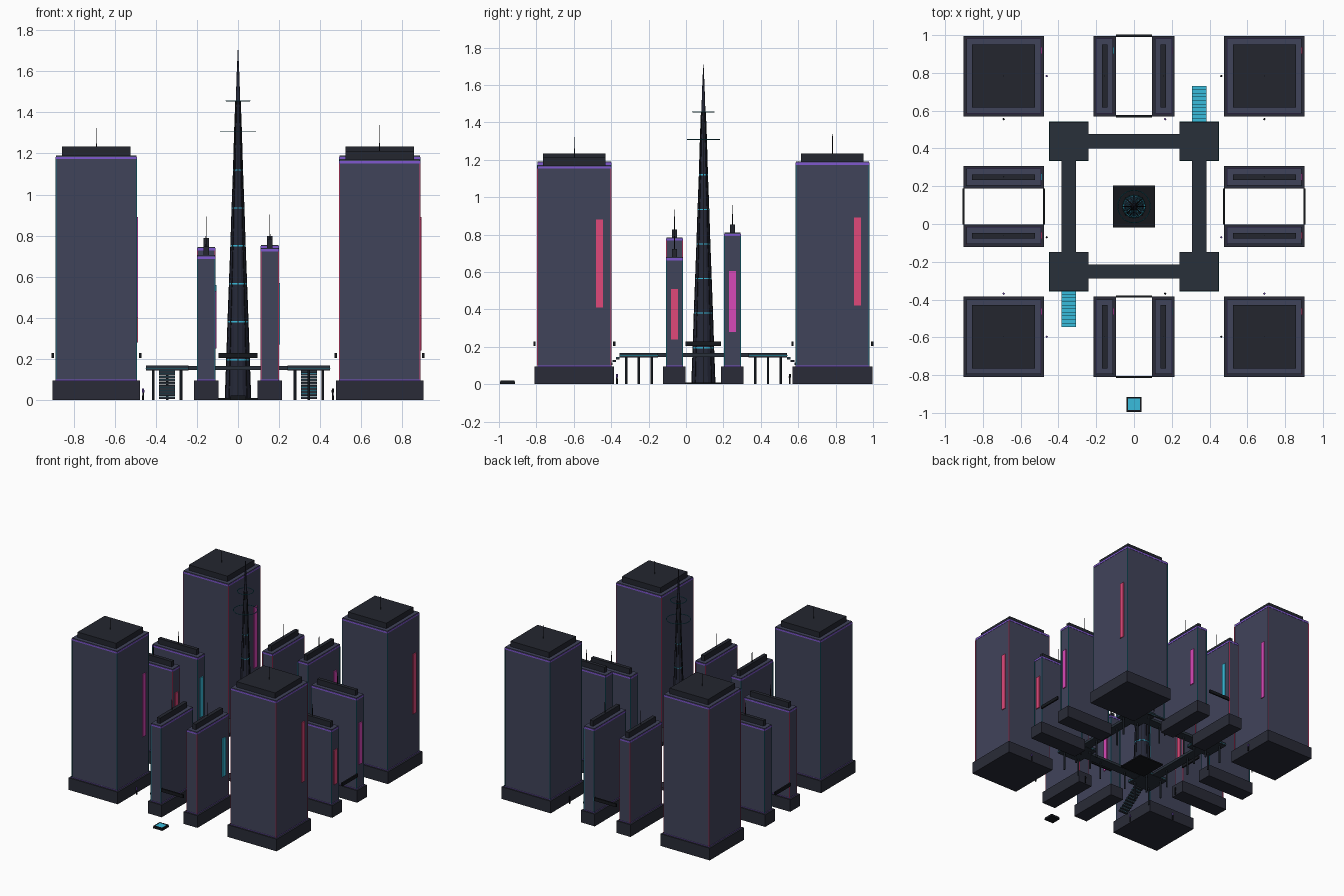
import bpy, bmesh, math
from mathutils import Matrix, Vector

if "Cube" in bpy.data.objects:
    bpy.data.objects.remove(bpy.data.objects["Cube"])

CY = 0.093  # plaza centre in y


def mat(name, hexcol):
    m = bpy.data.materials.new(name)
    c = [int(hexcol[i:i + 2], 16) / 255 for i in (0, 2, 4)]
    m.diffuse_color = [((v + 0.055) / 1.055) ** 2.4 if v > 0.04 else v / 12.92 for v in c] + [1]
    m.use_nodes = True
    m.node_tree.nodes["Principled BSDF"].inputs["Base Color"].default_value = m.diffuse_color
    return m


FACADE = mat("facade", "40435a")
PODIUM = mat("podium", "292b37")
ROOF = mat("roof", "23262f")
DECK = mat("deck", "28303a")
SPIRE = mat("spire", "252838")
BLACK = mat("black", "15171c")
CYAN = mat("cyan", "38bcdc")
TEAL = mat("teal", "1b6f80")
PURPLE = mat("purple", "8058d0")
RED = mat("red", "e0487a")
PINK = mat("pink", "d848b8")


def build(name, material, fill):
    bm = bmesh.new()
    fill(bm)
    me = bpy.data.meshes.new(name)
    bm.to_mesh(me)
    bm.free()
    me.materials.append(material)
    ob = bpy.data.objects.new(name, me)
    bpy.context.collection.objects.link(ob)
    return ob


def boxes(name, material, items):
    """items: (centre x, centre y, z low, z high, size x, size y)"""
    def fill(bm):
        for x, y, z0, z1, sx, sy in items:
            m = Matrix.Translation((x, y, (z0 + z1) / 2)) @ Matrix.Diagonal((sx, sy, z1 - z0, 1))
            bmesh.ops.create_cube(bm, size=1, matrix=m)
    return build(name, material, fill)


def cylinders(name, material, items, sides=8):
    """items: (x, y, z low, z high, radius low, radius high)"""
    def fill(bm):
        for x, y, z0, z1, r0, r1 in items:
            bmesh.ops.create_cone(bm, cap_ends=True, segments=sides, radius1=r0, radius2=r1,
                                  depth=z1 - z0, matrix=Matrix.Translation((x, y, (z0 + z1) / 2)))
    return build(name, material, fill)


def building(name, x, y, hx, hy, top, mast, edge, sign, sign_z):
    """Podium, shaft, roof box, mast, neon bands, corner strips and one sign on the east face."""
    thin = 0.017
    bx, by = hx - thin, hy - thin
    boxes(name + "_podium", PODIUM, [(x, y, 0, 0.095, 2 * hx, 2 * hy)])
    boxes(name + "_shaft", FACADE, [(x, y, 0.095, top, 2 * bx, 2 * by)])
    boxes(name + "_roof", ROOF, [(x, y, top, top + 0.043, 2 * (bx - 0.029), 2 * (by - 0.029))])
    cylinders(name + "_mast", BLACK, [(x, y, top + 0.043, top + 0.043 + mast, 0.0025, 0.0015)], 6)
    w, d = 2 * bx + 0.004, 2 * by + 0.004
    boxes(name + "_neon_bands", PURPLE, [(x, y, top - 0.018, top - 0.006, w, d),
                                         (x, y, 0.095, 0.099, w, d)])
    boxes(name + "_corner_strips", edge, [(x + sx * bx, y + sy * by, 0.1, top - 0.018, 0.005, 0.005)
                                          for sx in (-1, 1) for sy in (-1, 1)])
    off = by - 0.061 if by > 0.1 else 0
    boxes(name + "_sign", sign, [(x + bx + 0.003, y + off, *sign_z, 0.008, 0.037)])


# Four corner towers
H = 0.213
for n, sx, sy, top, mast, edge, sign, sz in (
        ("southwest_tower", -1, -1, 1.19, 0.088, TEAL, PINK, (0.40, 0.89)),
        ("southeast_tower", 1, -1, 1.17, 0.10, RED, RED, (0.41, 0.88)),
        ("northwest_tower", -1, 1, 1.19, 0.09, RED, PINK, (0.41, 0.89)),
        ("northeast_tower", 1, 1, 1.19, 0.105, TEAL, RED, (0.42, 0.89))):
    building(n, sx * 0.69, CY + sy * 0.69, H, H, top, mast, edge, sign, sz)

# Paired slab blocks: side axis, then offset across the pair
T = 0.06
for n, x, y, top, edge, sign, sz in (
        ("south_slab_west", -0.155, -0.69, 0.705, TEAL, PINK, (0.25, 0.53)),
        ("south_slab_east", 0.155, -0.69, 0.74, RED, CYAN, (0.27, 0.57)),
        ("north_slab_west", -0.155, 0.69, 0.745, RED, CYAN, (0.27, 0.56)),
        ("north_slab_east", 0.155, 0.69, 0.755, TEAL, PINK, (0.27, 0.57)),
        ("west_slab_south", -0.69, -0.155, 0.785, RED, RED, (0.28, 0.59)),
        ("west_slab_north", -0.69, 0.155, 0.76, TEAL, CYAN, (0.28, 0.59)),
        ("east_slab_south", 0.69, -0.155, 0.68, TEAL, RED, (0.24, 0.51)),
        ("east_slab_north", 0.69, 0.155, 0.81, TEAL, PINK, (0.28, 0.605))):
    hx, hy = (T, H) if abs(x) < 0.5 else (H, T)
    building(n, x, CY + y, hx, hy, top, 0.105, edge, sign, sz)

# Beams that bridge each pair of slabs, at both ends
beams = []
for s in (-1, 1):
    for e in (-1, 1):
        p = s * 0.69 + e * H
        beams.append((0, CY + p, 0.203, 0.228, 0.19, 0.012))
        beams.append((p, CY, 0.203, 0.228, 0.012, 0.19))
boxes("bridge_beams", BLACK, beams)

# Raised walkway ring with corner decks and columns
R = 0.345
pads, walks, trims, cols = [], [], [], []
for sx in (-1, 1):
    for sy in (-1, 1):
        px, py = sx * R, CY + sy * R
        pads.append((px, py, 0.143, 0.168, 0.206, 0.206))
        trims.append((px, py, 0.152, 0.156, 0.209, 0.209))
        cols += [(px + a * 0.068, py + b * 0.068, 0, 0.143, 0.007, 0.007)
                 for a in (-1, 1) for b in (-1, 1)]
    walks.append((sx * R, CY, 0.145, 0.166, 0.075, 0.5))
    walks.append((0, CY + sx * R, 0.145, 0.166, 0.5, 0.075))
    for b in (-0.12, 0.12):
        cols += [(sx * R, CY + b, 0, 0.145, 0.006, 0.006), (b, CY + sx * R, 0, 0.145, 0.006, 0.006)]
boxes("corner_decks", DECK, pads)
boxes("walkways", DECK, walks)
boxes("deck_trim", TEAL, trims)
cylinders("walkway_columns", DECK, cols)

# Two stairs with lit treads, one at each opposite corner
steps, treads = [], []
N, RUN = 10, 0.19
for s in (-1, 1):
    for i in range(N):
        y = CY + s * (R + 0.103 + (i + 0.5) * RUN / N)
        z = 0.15 * (N - i) / (N + 0.5)
        steps.append((s * R, y, z - 0.011, z, 0.078, RUN / N))
        treads.append((s * R, y, z, z + 0.002, 0.078, RUN / N))
boxes("stair_steps", DECK, steps)
boxes("stair_treads", CYAN, treads)

# Central spire: plinth, tapering shaft, ribs and rings
boxes("spire_plinth", BLACK, [(0, CY, 0, 0.01, 0.224, 0.224)])
PROFILE = [(0.01, 0.062), (0.195, 0.055), (0.38, 0.049), (0.565, 0.042), (0.75, 0.035), (0.935, 0.029),
           (1.12, 0.022), (1.31, 0.0165), (1.455, 0.011), (1.6, 0.006), (1.71, 0.001)]


def shaft(bm):
    rings = []
    for z, r in PROFILE:
        rings.append([bm.verts.new((r * math.cos(a * math.tau / 16), CY + r * math.sin(a * math.tau / 16), z))
                      for a in range(16)])
    for lo, hi in zip(rings, rings[1:]):
        for i in range(16):
            bm.faces.new((lo[i], lo[(i + 1) % 16], hi[(i + 1) % 16], hi[i]))
    bm.faces.new(rings[0][::-1])
    bm.faces.new(rings[-1])


build("spire_shaft", SPIRE, shaft)


def ribs(bm):
    for k in range(8):
        a = k * math.tau / 8
        d = Vector((math.cos(a), math.sin(a), 0))
        for (z0, r0), (z1, r1) in zip(PROFILE[:8], PROFILE[1:9]):
            p, q = d * r0 + Vector((0, CY, z0)), d * r1 + Vector((0, CY, z1))
            m = Matrix.Translation((p + q) / 2) @ (q - p).to_track_quat('Z', 'Y').to_matrix().to_4x4()
            bmesh.ops.create_cube(bm, size=1, matrix=m @ Matrix.Diagonal((0.005, 0.005, (q - p).length, 1)))


build("spire_ribs", BLACK, ribs)
cylinders("spire_light_rings", CYAN, [(0, CY, z - 0.003, z + 0.003, r + 0.002, r + 0.002)
                                      for z, r in PROFILE[1:7]], 24)
for name, z, r in (("large_halo", 1.308, 0.086), ("small_halo", 1.456, 0.058)):
    bpy.ops.mesh.primitive_torus_add(major_segments=32, minor_segments=6, major_radius=r,
                                     minor_radius=0.0025, location=(0, CY, z))
    halo = bpy.context.object
    halo.name = name
    halo.data.materials.append(TEAL)
    bpy.ops.object.shade_smooth_by_angle()

# Small bollard lamps beside the inner faces
dark, lit = [], []
spots = [(sx * 0.462, y) for sx in (-1, 1) for y in (0.783, -0.07, -0.597)]
spots += [(x, CY + sy * 0.462) for sy in (-1, 1) for x in (-0.69, 0.165, 0.69)]
for i, (x, y) in enumerate(spots):
    dark.append((x, y, 0, 0.035, 0.005, 0.004))
    lit.append((x, y, 0.035, 0.055, 0.006, 0.005))
cylinders("bollards", BLACK, dark)
cylinders("bollard_lamps", PURPLE, lit[::2])
cylinders("bollard_caps", BLACK, lit[1::2])

# Entry platform at the front
boxes("platform_base", BLACK, [(0, -0.955, 0, 0.014, 0.08, 0.08)])
boxes("platform_light", CYAN, [(0, -0.955, 0.014, 0.018, 0.062, 0.062)])
boxes("platform_rim", BLACK, [(s * 0.034, -0.955, 0.014, 0.02, 0.007, 0.075) for s in (-1, 1)]
      + [(0, -0.955 + s * 0.034, 0.014, 0.02, 0.075, 0.007) for s in (-1, 1)])
